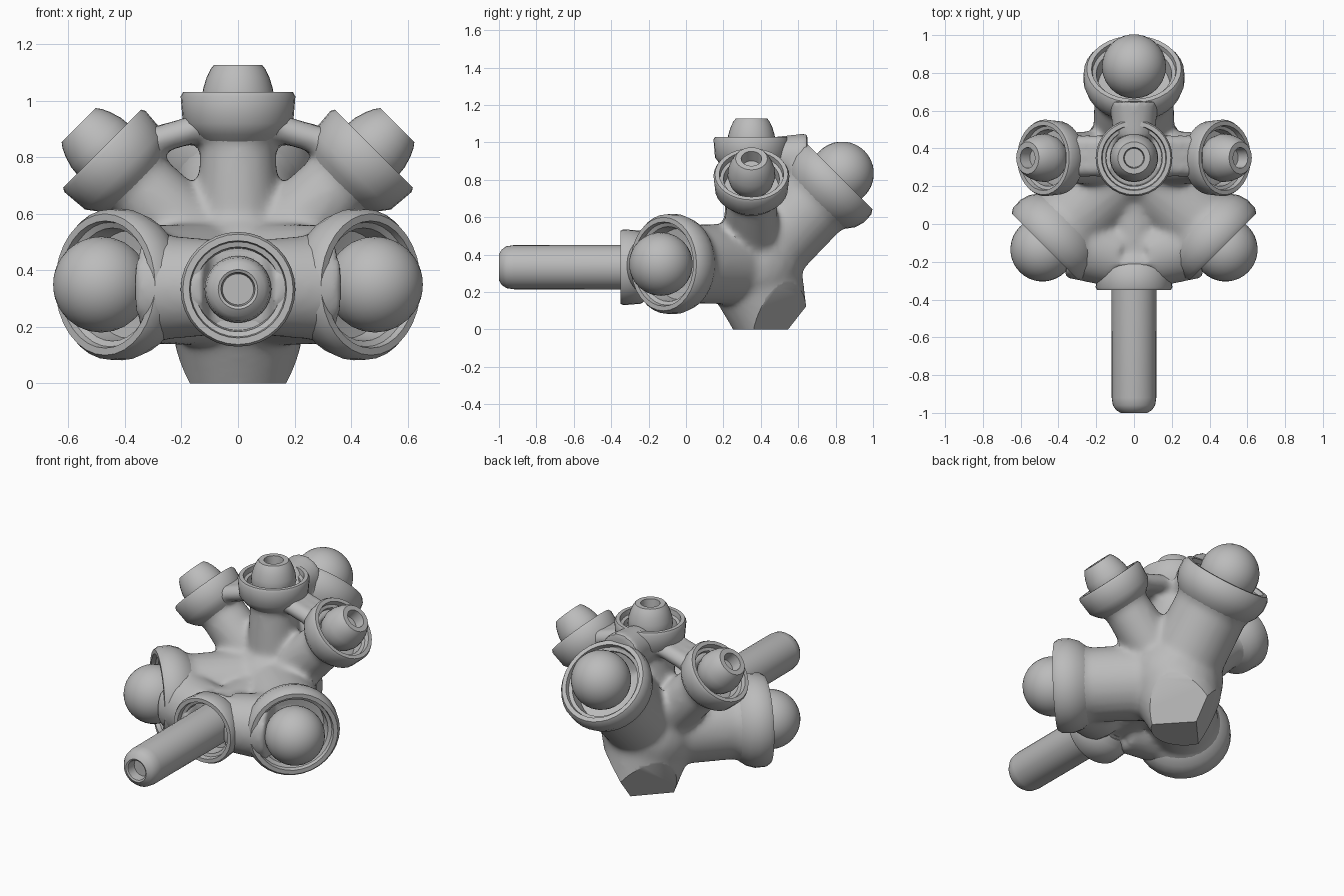
import bpy, bmesh, math
from mathutils import Vector, Matrix

if "Cube" in bpy.data.objects:
    bpy.data.objects.remove(bpy.data.objects["Cube"], do_unlink=True)

HUB = Vector((0, 0.35, 0.35))
grey = bpy.data.materials.new("plain grey")
grey.use_nodes = True
colour = (0.5, 0.5, 0.5, 1)
grey.diffuse_color = colour
grey.node_tree.nodes["Principled BSDF"].inputs["Base Color"].default_value = colour


def add_object(name, bm, angle=40):
    bmesh.ops.recalc_face_normals(bm, faces=bm.faces)
    mesh = bpy.data.meshes.new(name)
    bm.to_mesh(mesh)
    bm.free()
    mesh.materials.clear()
    mesh.materials.append(grey)
    obj = bpy.data.objects.new(name, mesh)
    bpy.context.collection.objects.link(obj)
    bpy.ops.object.select_all(action="DESELECT")
    obj.select_set(True)
    bpy.context.view_layer.objects.active = obj
    bpy.ops.object.shade_smooth_by_angle(angle=math.radians(angle))
    return obj


def lathe(name, direction, profile, sides=32):
    """Revolve (distance from hub, radius) points around a hub direction."""
    bm = bmesh.new()
    verts = [bm.verts.new((r, 0, t)) for t, r in profile]
    edges = [bm.edges.new(pair) for pair in zip(verts, verts[1:])]
    bmesh.ops.spin(bm, geom=verts + edges, cent=(0, 0, 0), axis=(0, 0, 1),
                   angle=math.tau, steps=sides, use_duplicate=False)
    bmesh.ops.remove_doubles(bm, verts=bm.verts, dist=0.0005)
    turn = Vector(direction).normalized().to_track_quat("Z", "Y").to_matrix().to_4x4()
    bm.transform(Matrix.Translation(HUB) @ turn)
    return add_object(name, bm)


def add_tube(bm, a, b, r1, r2):
    a, b = Vector(a), Vector(b)
    turn = (b - a).to_track_quat("Z", "Y").to_matrix().to_4x4()
    bmesh.ops.create_cone(bm, cap_ends=True, segments=24, radius1=r1, radius2=r2,
                          depth=(b - a).length,
                          matrix=Matrix.Translation((a + b) / 2) @ turn)


big = {"left_front": (1, -1, 0), "right_front": (-1, -1, 0), "back": (0, 1, 1)}
small = {"top": (0, 0, 1), "left_upper": (1, 0, 1), "right_upper": (-1, 0, 1)}
rod_axis = (0, -1, 0)

# Hub with blended arms, bridges between sockets and a stub foot
bm = bmesh.new()
bmesh.ops.create_icosphere(bm, subdivisions=3, radius=0.28, matrix=Matrix.Translation(HUB))
for d in big.values():
    u = Vector(d).normalized()
    add_tube(bm, HUB, HUB + u * 0.50, 0.22, 0.21)
    add_tube(bm, HUB + u * 0.43, HUB + u * 0.54, 0.19, 0.25)
for d in list(small.values()) + [rod_axis]:
    u = Vector(d).normalized()
    add_tube(bm, HUB, HUB + u * 0.56, 0.16, 0.13)
    add_tube(bm, HUB + u * 0.48, HUB + u * 0.58, 0.12, 0.18)
for s in (1, -1):
    for y in (0.3, 0.36, 0.42):
        add_tube(bm, (s * 0.1, y, 0.915), (s * 0.36, y, 0.84), 0.05, 0.05)
    add_tube(bm, (s * 0.08, -0.17, 0.34), (s * 0.32, -0.1, 0.34), 0.17, 0.19)
add_tube(bm, (0, 0.45, 0.92), (0, 0.65, 0.92), 0.11, 0.13)
add_tube(bm, HUB, (0, 0.49, -0.06), 0.27, 0.18)
body = add_object("hub_blend", bm)
remesh = body.modifiers.new("blend", "REMESH")
remesh.mode = "VOXEL"
remesh.voxel_size = 0.018
smooth = body.modifiers.new("soften", "SMOOTH")
smooth.factor = 0.5
smooth.iterations = 11
baked = bpy.data.meshes.new_from_object(
    body.evaluated_get(bpy.context.evaluated_depsgraph_get()))
bpy.data.objects.remove(body, do_unlink=True)

# Flat cuts on the foot: the base and two rear bevels meeting in a ridge
bm = bmesh.new()
bm.from_mesh(baked)
cuts = [((0, 0.4, 0), (0, 0, -1)), ((0.125, 0.41, 0), (0.65, 0.6, -0.47)),
        ((-0.125, 0.41, 0), (-0.65, 0.6, -0.47))]
for point, normal in cuts:
    cut = bmesh.ops.bisect_plane(bm, geom=bm.verts[:] + bm.edges[:] + bm.faces[:],
                                 plane_co=point, plane_no=Vector(normal).normalized(),
                                 clear_outer=True)
    rim = [e for e in cut["geom_cut"] if isinstance(e, bmesh.types.BMEdge)]
    bmesh.ops.holes_fill(bm, edges=rim, sides=0)
add_object("hub_body", bm)

# Sockets: hollow cups with a stepped rim
BIG_CUP = [(0.48, 0), (0.44, 0.17), (0.48, 0.215), (0.53, 0.252), (0.58, 0.268),
           (0.64, 0.266), (0.665, 0.25), (0.665, 0.225), (0.64, 0.22), (0.63, 0.2),
           (0.55, 0.19), (0.52, 0)]
SMALL_CUP = [(0.5, 0), (0.5, 0.13), (0.53, 0.165), (0.57, 0.195), (0.665, 0.203),
             (0.68, 0.195), (0.68, 0.172), (0.65, 0.168), (0.645, 0.15), (0.56, 0.145),
             (0.55, 0)]
ROD_CUP = [(t + 0.02, r) for t, r in SMALL_CUP]

# Balls: a plain round one, and a smaller one with an open crown
BIG_BALL = [(0.685 - 0.17 * math.cos(a), 0.17 * math.sin(a))
            for a in [math.pi * i / 18 for i in range(19)]]
SMALL_BALL = [(0.53, 0), (0.55, 0.08), (0.6, 0.115), (0.65, 0.128), (0.69, 0.124),
              (0.73, 0.112), (0.76, 0.098), (0.777, 0.085), (0.777, 0.055),
              (0.71, 0.05), (0.71, 0)]

for name, d in big.items():
    lathe(name + "_socket", d, BIG_CUP)
    lathe(name + "_ball", d, BIG_BALL)
for name, d in small.items():
    lathe(name + "_socket", d, SMALL_CUP)
    reach = 0 if name == "top" else 0.02
    lathe(name + "_ball", d, [(t + reach, r) for t, r in SMALL_BALL])

# Front rod with a rounded, hollow tip, set slightly low in its socket
socket = lathe("rod_socket", rod_axis, ROD_CUP)
rod = lathe("front_rod", rod_axis,
            [(0.5, 0), (0.5, 0.12), (1.27, 0.118), (1.31, 0.112), (1.335, 0.095),
             (1.35, 0.07), (1.345, 0.06), (1.29, 0.055), (1.29, 0)])
for part in (socket, rod):
    part.location.z = -0.017
